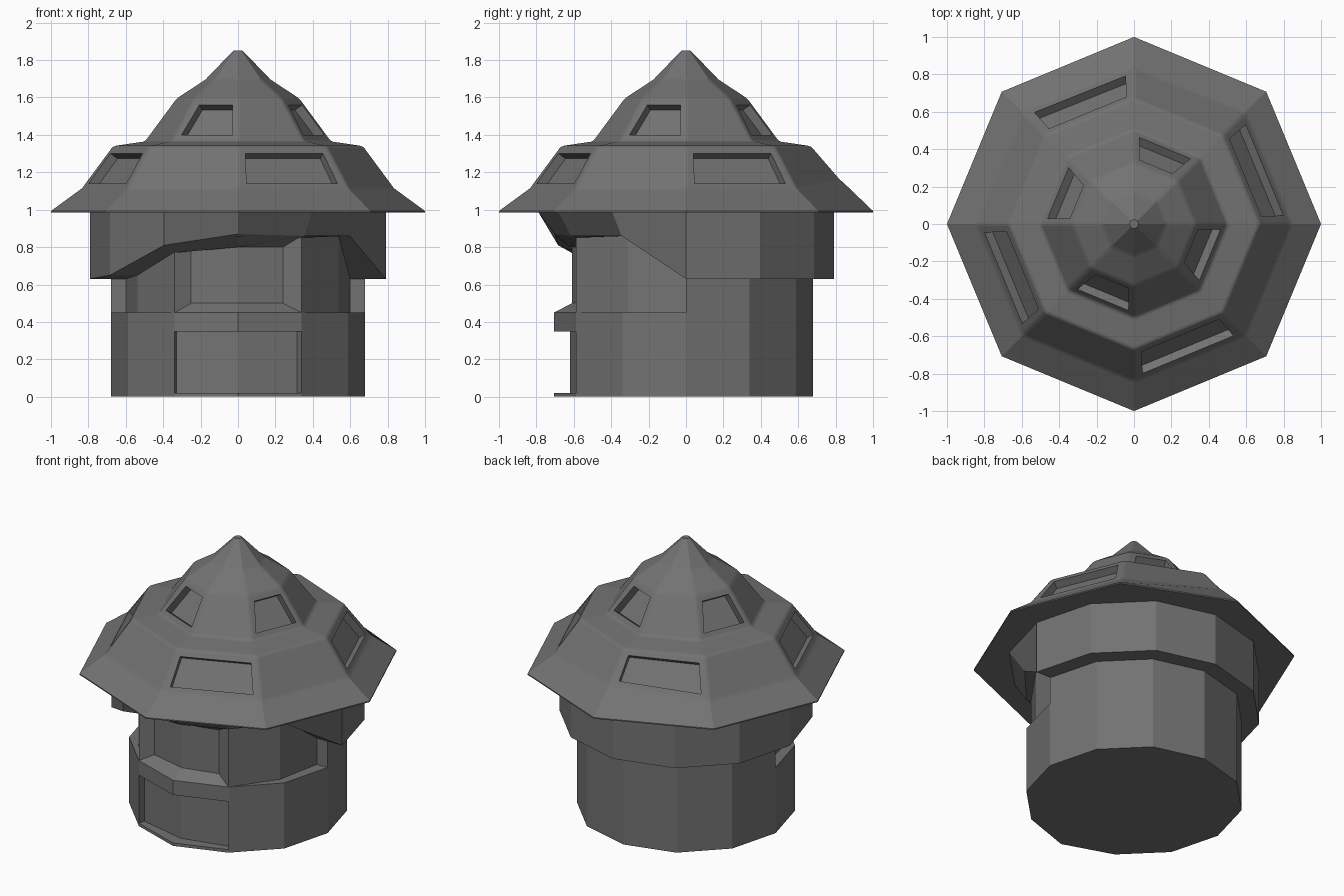
import bpy, bmesh
from math import cos, sin, radians
from mathutils import Vector as V

if "Cube" in bpy.data.objects:
    bpy.data.objects.remove(bpy.data.objects["Cube"])

dark = bpy.data.materials.new("dark_grey")
dark.diffuse_color = (0.17, 0.17, 0.17, 1)
dark.use_nodes = True
dark.node_tree.nodes["Principled BSDF"].inputs["Base Color"].default_value = dark.diffuse_color


def polar(r, deg, z):
    return V((r * cos(radians(deg)), r * sin(radians(deg)), z))


def make(name, faces, soft=(), width=0.0):
    """Build one flat-shaded object from point polygons; edges between soft points are rounded."""
    bm = bmesh.new()
    for f in faces:
        bm.faces.new([bm.verts.new(p) for p in f])
    bmesh.ops.remove_doubles(bm, verts=bm.verts, dist=0.0005)
    bmesh.ops.recalc_face_normals(bm, faces=bm.faces)
    if soft:
        sv = {v for v in bm.verts if any((v.co - p).length < 0.001 for p in soft)}
        edges = [e for e in bm.edges if e.verts[0] in sv and e.verts[1] in sv
                 and len(e.link_faces) == 2]
        bmesh.ops.bevel(bm, geom=edges, offset=width, segments=2, profile=0.5,
                        affect='EDGES', clamp_overlap=True)
    me = bpy.data.meshes.new(name)
    bm.to_mesh(me)
    bm.free()
    me.materials.append(dark)
    ob = bpy.data.objects.new(name, me)
    bpy.context.collection.objects.link(ob)
    return ob


def strip(a, b):
    """Quads between two open rows of points."""
    return [[a[i], a[i + 1], b[i + 1], b[i]] for i in range(len(a) - 1)]


def recess(q, u0, u1, v0, v1, depth, top_u=None):
    """Quad with a sunken window; q is bottom-left, bottom-right, top-right, top-left."""
    a, b, c, d = q
    n = (b - a).cross(d - a).normalized()
    t0, t1 = top_u or (u0, u1)

    def at(u, v):
        return a.lerp(b, u).lerp(d.lerp(c, u), v)
    o = [at(u0, v0), at(u1, v0), at(t1, v1), at(t0, v1)]
    i = [p - n * depth for p in o]
    return strip(q + q[:1], o + o[:1]) + strip(o + o[:1], i + i[:1]) + [i]


# Eight-sided two-tier roof with windows on alternating faces, ridges slightly rounded
profile = [(1, 0.985), (1, 0.993), (0.84, 1.11), (0.67, 1.34), (0.5, 1.365),
           (0.33, 1.595), (0.17, 1.70), (0.025, 1.85)]
rings = [[polar(r, 45 * k, z) for k in range(9)] for r, z in profile]
rings[2][2] = V((0, 0.83, 1.155))
roof = [rings[0][:8], rings[-1][:8]]
for j in range(len(rings) - 1):
    for k in range(8):
        q = [rings[j][k], rings[j][k + 1], rings[j + 1][k + 1], rings[j + 1][k]]
        if j == 2 and k % 2 == 0:
            roof += recess(q, 0.08, 0.92, 0.13, 0.83, 0.05)
        elif j == 4 and k % 2 == 1:
            roof += recess(q, 0.10, 0.91, 0.15, 0.85, 0.05, (0.18, 0.88))
        else:
            roof.append(q)
make("roof", roof, [p for ring in rings[2:7] for p in ring], 0.012)

# Twelve-sided wall; front is index 9
R = [0.705 if i == 9 else 0.68 for i in range(13)]


def wall_row(z, idx):
    return [polar(R[i], 30 * i, z) for i in idx]


def mirror_x(faces):
    return [[V((-p.x, p.y, p.z)) for p in f] for f in faces]


whole, front, back = range(13), (8, 9, 10), range(7)
rest = (10, 11, 12, 1, 2, 3, 4, 5, 6, 7, 8)
wall = [wall_row(0, range(12))]
wall += strip(wall_row(0, whole), wall_row(0.02, whole))
wall += strip(wall_row(0.02, rest), wall_row(0.35, rest))
wall += strip(wall_row(0.35, whole), wall_row(0.45, whole))
wall += strip(wall_row(0.45, back), wall_row(0.99, back))

# Sunken door panel
rim = [wall_row(z, front) for z in (0.02, 0.35)]
pan = [[V((x, y, z)) for x, y in ((-0.33, -0.545), (0, -0.62), (0.315, -0.545))]
       for z in (0.02, 0.35)]
wall += strip(rim[0], pan[0]) + strip(pan[0], pan[1]) + strip(pan[1], rim[1])
for e in (0, 2):
    wall.append([rim[0][e], pan[0][e], pan[1][e], rim[1][e]])
make("lower_wall", wall)

# Set-back side bays with ledge and end reveal
side = [(0.68, 300), (0.62, 330), (0.60, 360)]
low = [polar(r, a, 0.45) for r, a in side]
high = [polar(r, a, 0.985) for r, a in side]
bay = strip(low, high) + strip(wall_row(0.45, (10, 11, 12)), low)
bay.append([low[2], polar(0.68, 0, 0.45), polar(0.68, 0, 0.985), high[2]])
make("side_bays", bay + mirror_x(bay))

# Front window with splayed frame
f_lo, f_hi = wall_row(0.45, front), wall_row(0.86, front)
w_lo, w_hi = [[V((x, y, z)) for x, y in ((-0.25, -0.55), (0, -0.61), (0.24, -0.55))]
              for z in (0.5, 0.80)]
win = strip(f_lo, w_lo) + strip(w_lo, w_hi) + strip(w_hi, f_hi)
for e in (0, 2):
    win.append([f_lo[e], w_lo[e], w_hi[e], f_hi[e]])
make("front_window", win)

# Overhanging collar: deep at the back, cut away at the front (higher on the right)
bottom = {7: (0.79, 0.65), 8: (0.79, 0.81), 9: (0.70, 0.87), 10: (0.71, 0.86), 11: (0.69, 0.86)}
inner = {7: (0.62, 0.65), 8: (0.67, 0.77), 9: (0.62, 0.80), 10: (0.67, 0.85), 11: (0.61, 0.86)}
top, bot, inn = [], [], []
for i in range(13):
    top.append(polar(0.79, 30 * i, 0.988))
    r, z = bottom.get(i, (0.79, 0.63))
    bot.append(polar(r, 30 * i, z))
    r, z = inner.get(i, (0.66 if 0 < i < 6 else 0.60, 0.63))
    inn.append(polar(r, 30 * i, z))
make("collar", strip(bot, top) + strip(inn, bot))
